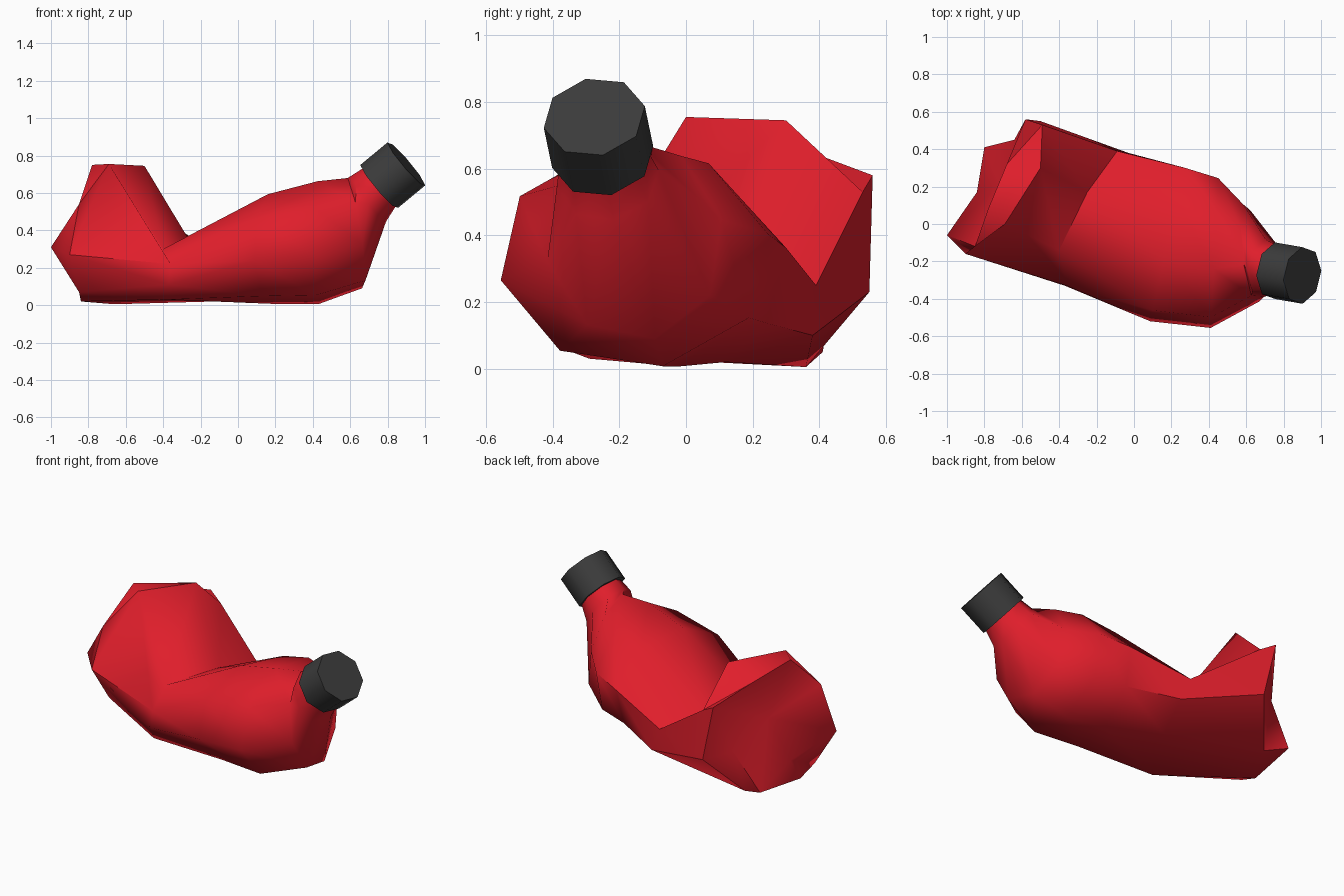
import bpy, bmesh, math
from mathutils import Vector

if "Cube" in bpy.data.objects:
    bpy.data.objects.remove(bpy.data.objects["Cube"])


def material(name, rgb):
    m = bpy.data.materials.new(name)
    m.diffuse_color = (*rgb, 1)
    m.use_nodes = True
    m.node_tree.nodes["Principled BSDF"].inputs["Base Color"].default_value = m.diffuse_color
    return m


def ring(center, axis, w, h, start=12):
    """Eight-sided section square to the axis, w across and h up."""
    a = Vector(axis).normalized()
    side = Vector((0, 0, 1)).cross(a).normalized()
    up = a.cross(side)
    angles = [math.radians(start + 45 * k) for k in range(8)]
    return [Vector(center) + side * w * math.cos(t) + up * h * math.sin(t) for t in angles]


def loft(name, rings, mat, start_point, end_point, angle):
    bm = bmesh.new()
    loops = [[bm.verts.new(p) for p in r] for r in rings]
    for n, (a, b) in enumerate(zip(loops, loops[1:])):
        for i in range(8):
            j = (i + 1) % 8
            if n == 0 and start_point:      # creased rim: fixed diagonals
                bm.faces.new((a[i], a[j], b[i]))
                bm.faces.new((a[j], b[j], b[i]))
            else:
                bm.faces.new((a[i], a[j], b[j], b[i]))
    # ends: flat cap, or a fan to a dented centre point
    for loop, point in ((loops[0], start_point), (loops[-1], end_point)):
        if point is None:
            bm.faces.new(loop)
        else:
            c = bm.verts.new(point)
            for i in range(8):
                bm.faces.new((loop[i], loop[(i + 1) % 8], c))
    bmesh.ops.recalc_face_normals(bm, faces=bm.faces)
    me = bpy.data.meshes.new(name)
    bm.to_mesh(me)
    bm.free()
    ob = bpy.data.objects.new(name, me)
    bpy.context.collection.objects.link(ob)
    me.materials.append(mat)
    bpy.ops.object.select_all(action='DESELECT')
    ob.select_set(True)
    bpy.context.view_layer.objects.active = ob
    bpy.ops.object.shade_smooth_by_angle(angle=math.radians(angle))
    return ob


red = material("red plastic", (0.74, 0.013, 0.024))
dark = material("dark grey cap", (0.045, 0.045, 0.045))

# crumpled base end: rim, belly and the fold across the middle
rim = [(-.58, .56, .58), (-.68, .32, .67), (-.78, .08, .75), (-.85, -.12, .54),
       (-1.0, -.06, .31), (-.84, .17, .17), (-.80, .41, .05), (-.64, .45, .28)]
belly = [(-.49, .53, .53), (-.50, .30, .745), (-.69, .00, .755), (-.90, -.16, .27),
         (-.85, -.06, .07), (-.84, .07, .02), (-.66, .36, .005), (-.50, .55, .23)]
fold = [(-.09, .39, .25), (-.25, .17, .33), (-.40, -.14, .30), (-.36, -.33, .22),
        (-.37, -.33, .11), (-.38, -.29, .03), (-.12, .12, .02), (-.03, .38, .10)]

# front half: body, shoulder and neck sections
spout = (.755, -.13, .64)
body = [rim, belly, fold,
        ring((.18, -.11, .30), (.97, -.22, 0), .43, .30),
        ring((.43, -.155, .335), (1, -.05, 0), .41, .335),
        ring((.625, -.155, .385), (.97, .12, .15), .27, .305),
        ring((.70, -.235, .57), (.80, -.12, .57), .155, .155),
        ring((.77, -.25, .645), spout, .13, .13)]
loft("bottle_body", body, red, (-.72, .21, .42), None, 55)

# screw cap
cap = [ring((.755, -.25, .635), spout, .155, .155, 16),
       ring((.90, -.275, .755), spout, .155, .155, 16)]
loft("bottle_cap", cap, dark, None, None, 50)
